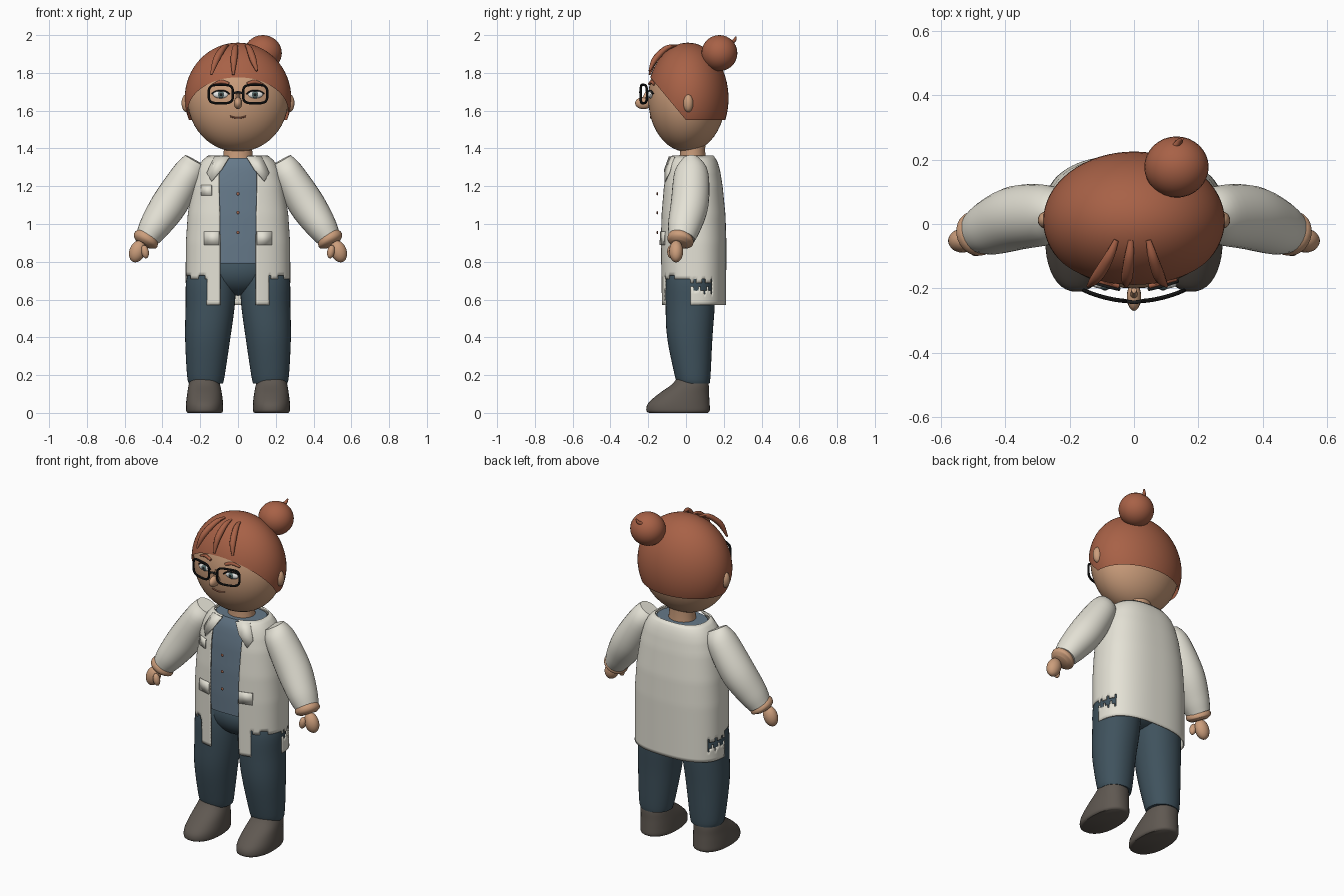
import bpy, bmesh, math
from mathutils import Vector, Matrix

if "Cube" in bpy.data.objects:
    bpy.data.objects.remove(bpy.data.objects["Cube"])


def material(name, rgb):
    m = bpy.data.materials.new(name)
    m.diffuse_color = (*rgb, 1)
    m.use_nodes = True
    m.node_tree.nodes["Principled BSDF"].inputs["Base Color"].default_value = m.diffuse_color
    return m


HAIR = material("auburn hair", (0.39, 0.12, 0.062))
SKIN = material("warm skin", (0.60, 0.34, 0.20))
COAT = material("off white cloth", (0.78, 0.76, 0.67))
SHIRT = material("slate blue cloth", (0.13, 0.19, 0.25))
PANTS = material("dark teal cloth", (0.05, 0.085, 0.11))
SHOE = material("grey brown leather", (0.115, 0.098, 0.083))
BLACK = material("black", (0.012, 0.012, 0.012))
WHITE = material("eye white", (0.8, 0.8, 0.78))
IRIS = material("grey green iris", (0.10, 0.16, 0.16))
LIP = material("lip brown", (0.33, 0.12, 0.07))


def finish(name, bm, mat):
    bmesh.ops.recalc_face_normals(bm, faces=bm.faces)
    me = bpy.data.meshes.new(name)
    bm.to_mesh(me)
    bm.free()
    me.materials.append(mat)
    ob = bpy.data.objects.new(name, me)
    bpy.context.collection.objects.link(ob)
    return ob


def thicken(ob, t, offset):
    mod = ob.modifiers.new("thickness", 'SOLIDIFY')
    mod.thickness, mod.offset = t, offset


def grid(name, rings, mat, around=True, along=False, cap=True, keep=None):
    """Skin a list of point rings."""
    bm = bmesh.new()
    vs = [[bm.verts.new(p) for p in r] for r in rings]
    n, m = len(rings[0]), len(rings)
    for i in range(m if along else m - 1):
        for j in range(n if around else n - 1):
            a, b = vs[i], vs[(i + 1) % m]
            q = (a[j], a[(j + 1) % n], b[(j + 1) % n], b[j])
            if keep is None or keep(sum((v.co for v in q), Vector()) / 4):
                bm.faces.new(q)
    if cap and not along:
        bm.faces.new(vs[0])
        bm.faces.new(vs[-1])
    bmesh.ops.delete(bm, geom=[v for v in bm.verts if not v.link_faces], context='VERTS')
    return finish(name, bm, mat)


def spline(rows, k):
    """Catmull-Rom through equal-length tuples."""
    out = []
    for i in range(len(rows) - 1):
        p = [rows[max(0, min(len(rows) - 1, i + d))] for d in (-1, 0, 1, 2)]
        for s in range(k):
            t = s / k
            out.append(tuple(0.5 * (2 * b + (c - a) * t + (2 * a - 5 * b + 4 * c - d) * t * t
                                    + (3 * b - a - 3 * c + d) * t ** 3) for a, b, c, d in zip(*p)))
    return out + [tuple(rows[-1])]


def oval(z, cx, rx, cy, ry, p=2.0, t0=0.0, n=40):
    """Superellipse ring starting at the front; t0 leaves a gap there."""
    pts = []
    for j in range(n):
        t = t0 + (2 * math.pi - 2 * t0) * j / (n - 1 if t0 else n)
        s, c = math.sin(t), math.cos(t)
        pts.append(Vector((cx + rx * math.copysign(abs(s) ** (2 / p), s),
                           cy - ry * math.copysign(abs(c) ** (2 / p), c), z)))
    return pts


def sweep(name, rows, mat, k=5, ref=(0, 1, 0), n=10, closed=False):
    """Tube through (x, y, z, radius across, radius along ref)."""
    rows = rows if closed else spline(rows, k)
    P = [Vector(r[:3]) for r in rows]
    rings = []
    for i, r in enumerate(rows):
        if closed:
            t = P[(i + 1) % len(P)] - P[i - 1]
        else:
            t = P[min(i + 1, len(P) - 1)] - P[max(i - 1, 0)]
        t.normalize()
        v = (Vector(ref) - t * t.dot(Vector(ref))).normalized()
        u = v.cross(t)
        rings.append([P[i] + u * r[3] * math.cos(a) + v * r[4] * math.sin(a)
                      for a in (2 * math.pi * j / n for j in range(n))])
    return grid(name, rings, mat, along=closed)


def ball(name, c, r, mat, seg=32, tilt=0.0, cuts=()):
    bm = bmesh.new()
    mx = Matrix.Translation(c) @ Matrix.Rotation(tilt, 4, 'Y') @ Matrix.Diagonal((*r, 1))
    bmesh.ops.create_uvsphere(bm, u_segments=seg, v_segments=seg // 2, radius=1, matrix=mx)
    for co, no in cuts:
        bmesh.ops.bisect_plane(bm, geom=bm.verts[:] + bm.edges[:] + bm.faces[:],
                               plane_co=co, plane_no=no, clear_inner=True)
    return finish(name, bm, mat)


# Head, hair cap with slanted hairline, bun
HC, HR = (0, 0.005, 1.665), (0.268, 0.205, 0.283)


def face_y(x, z):
    return HC[1] - HR[1] * math.sqrt(1 - (x / HR[0]) ** 2 - ((z - HC[2]) / HR[2]) ** 2)


ball("head", HC, HR, SKIN, 48)
line = (0, 0, 1.55)
ball("hair_cap", (0, 0.01, 1.665), (0.282, 0.215, 0.295), HAIR, 64,
     cuts=((line, (0, 0, 1)), (line, (0, 1.2, 1))))
ball("hair_bun", (0.132, 0.177, 1.905), (0.1, 0.095, 0.095), HAIR)
sweep("bun_wisp", [(0.12, 0.235, 1.96, .008, .008), (0.14, 0.255, 1.97, .01, .01),
                   (0.15, 0.265, 1.992, .004, .004)], HAIR)
# Fringe strands
for x0, x1, x2, z2 in ((-0.055, -0.115, -0.142, 1.79), (-0.01, -0.022, -0.025, 1.79),
                       (0.045, 0.08, 0.1, 1.81)):
    sweep("fringe_strand", [(x0, -0.05, 1.945, .006, .008), (x0 * .6 + x1 * .4, -0.105, 1.93, .014, .016),
                            (x1, -0.165, 1.87, .016, .018), (x2, -0.193, z2, .005, .006)],
          HAIR, ref=(1, 0, 0))
# Face
ball("nose", (0, -0.225, 1.64), (0.022, 0.045, 0.032), SKIN, 20)
sweep("nose_bridge", [(0, -0.205, 1.70, .008, .01), (0, -0.225, 1.65, .013, .015)], SKIN)
sweep("mouth", [(x, face_y(x, z) - .002, z, .004, .004)
                for x, z in ((-.042, 1.57), (-.015, 1.563), (.015, 1.563), (.042, 1.57))], LIP)
for s in (-1, 1):
    ball("ear", (s * 0.272, 0.012, 1.64), (0.027, 0.027, 0.048), SKIN, 20)
    ex, ez = s * 0.09, 1.685
    ey = face_y(ex, ez)
    ball("eye", (ex, ey, ez), (0.043, 0.014, 0.02), WHITE, 20)
    ball("iris", (ex, ey - 0.009, ez), (0.018, 0.008, 0.018), IRIS, 16)
    ball("pupil", (ex, ey - 0.014, ez), (0.009, 0.005, 0.009), BLACK, 12)
    sweep("eyelid", [(s * x, face_y(x, z) - .006, z, .004, .006)
                     for x, z in ((.045, 1.688), (.07, 1.704), (.11, 1.704), (.138, 1.69))], BLACK)
    sweep("eyebrow", [(s * x, face_y(x, z) - .004, z, r, .008)
                      for x, z, r in ((.048, 1.742, .008), (.09, 1.753, .01), (.132, 1.738, .005))], HAIR)
    # Rounded rectangular lens rims bent around the face
    rim = []
    for j in range(32):
        a = 2 * math.pi * j / 32
        c, d = math.cos(a), math.sin(a)
        x = 0.091 + 0.064 * math.copysign(abs(c) ** 0.55, c)
        z = 1.688 + 0.049 * math.copysign(abs(d) ** 0.55, d)
        rim.append((s * x, -0.24 + 1.4 * x * x, z, .0065, .0065))
    sweep("glasses_rim", rim, BLACK, n=8, closed=True)
sweep("glasses_bridge", [(-.03, -.239, 1.69, .006, .006), (0, -.243, 1.698, .006, .006),
                         (.03, -.239, 1.69, .006, .006)], BLACK)

# Neck and shirt
grid("neck", [oval(z, 0, r, 0.035, r * .88) for z, r in ((1.32, .082), (1.39, .075), (1.46, .08))], SKIN)
# Coat profile: z, half width, centre y, half depth, half opening
CP = [(0.57, .274, .04, .168, .094), (0.9, .272, .038, .172, .094), (1.05, .262, .037, .168, .096),
      (1.2, .24, .035, .155, .1), (1.28, .218, .035, .142, .1), (1.33, .192, .035, .128, .075),
      (1.36, .155, .035, .108, .05)]


def coat(z):
    for a, b in zip(CP, CP[1:]):
        if z <= b[0] + 1e-6:
            t = (z - a[0]) / (b[0] - a[0])
            return [u + (v - u) * t for u, v in zip(a, b)][1:]
    return CP[-1][1:]


rings = []
for i in range(20):
    z = 0.79 + 0.56 * i / 19
    rx, cy, ry, w = coat(z)
    rings.append(oval(z, 0, rx - .02, cy, ry - .018, 2.5))
grid("shirt", rings, SHIRT)
for z in (1.16, 1.06, 0.955):
    ball("shirt_button", (0, -0.152, z), (0.009, 0.004, 0.009), LIP, 12)

# Open coat with hem cut away over the thighs
rings = []
for i in range(41):
    z = 0.57 + 0.79 * i / 40
    rx, cy, ry, w = coat(z)
    rings.append(oval(z, 0, rx, cy, ry, 2.5, math.asin((w / rx) ** 1.25), 120))


def coat_keep(c):
    thigh = abs(c.x) > 0.168 and c.z < 0.715 + 0.015 * math.sin(c.x * 90) and c.y < 0.025
    tear = abs(c.x) > 0.2 and abs(c.z - 0.67) < 0.022 + 0.012 * math.sin(c.y * 150) and c.y < 0.14
    return not (thigh or tear)


thicken(grid("coat", rings, COAT, around=False, cap=False, keep=coat_keep), 0.008, 0)


def panel(name, pts, off):
    """Flat cloth piece laid on the coat front."""
    bm = bmesh.new()
    vs = []
    for x, z in pts:
        rx, cy, ry, w = coat(z)
        vs.append(bm.verts.new((x, cy - off - ry * (1 - min(1, abs(x) / rx) ** 2.5) ** 0.4, z)))
    bm.faces.new(vs)
    thicken(finish(name, bm, COAT), 0.007, 0)


for s in (-1, 1):
    panel("lapel", [(s * x, z) for x, z in ((.045, 1.355), (.125, 1.355), (.165, 1.27),
                                            (.14, 1.225), (.085, 1.29))], 0.014)
    panel("hip_pocket", [(s * x, z) for x, z in ((.1, .89), (.178, .89), (.178, .96), (.1, .96))], 0.008)
panel("chest_pocket", [(-.195, 1.15), (-.14, 1.15), (-.14, 1.205), (-.195, 1.205)], 0.008)

# Trousers: hips and legs
ball("hips", (0, 0.03, 0.75), (0.215, 0.138, 0.13), PANTS)
LEG = [(.155, .17, .09, .04, .085), (.2, .17, .1, .035, .095), (.4, .16, .12, .02, .12),
       (.57, .147, .13, .022, .13), (.7, .143, .131, .022, .128), (.8, .13, .115, .03, .115)]
SHOES = [(0, .177, .09, -.04, .155), (.012, .177, .098, -.042, .168), (.05, .177, .098, -.038, .163),
         (.1, .177, .092, -.012, .134), (.15, .178, .083, .022, .098), (.195, .178, .07, .035, .075)]
for s in (-1, 1):
    grid("trouser_leg", [oval(r[0], s * r[1], *r[2:], 2.1) for r in spline(LEG, 4)], PANTS)
    grid("shoe", [oval(r[0], s * r[1], *r[2:], 2.25) for r in spline(SHOES, 4)], SHOE)
    # Sleeve, wrist and hand
    sweep("sleeve", [(s * .225, .025, 1.335, .062, .05), (s * .262, .028, 1.27, .083, .09),
                     (s * .36, .02, 1.11, .096, .1), (s * .44, -.008, .99, .082, .088),
                     (s * .482, -.022, .925, .064, .07)], COAT, n=28)
    sweep("wrist_roll", [(s * .475, -.022, .935, .06, .062), (s * .484, -.027, .922, .07, .07),
                         (s * .494, -.032, .907, .068, .068), (s * .502, -.035, .893, .045, .045)],
          SKIN, n=24)
    ball("hand", (s * .533, -.052, .855), (0.042, 0.037, 0.06), SKIN, 24, tilt=-s * 0.35)
    ball("thumb", (s * .492, -.08, .853), (0.02, 0.02, 0.036), SKIN, 16, tilt=s * 0.2)

# Smooth shading with sharp edges kept
for ob in bpy.context.scene.objects:
    ob.select_set(True)
    bpy.context.view_layer.objects.active = ob
bpy.ops.object.shade_smooth_by_angle(angle=math.radians(40))
